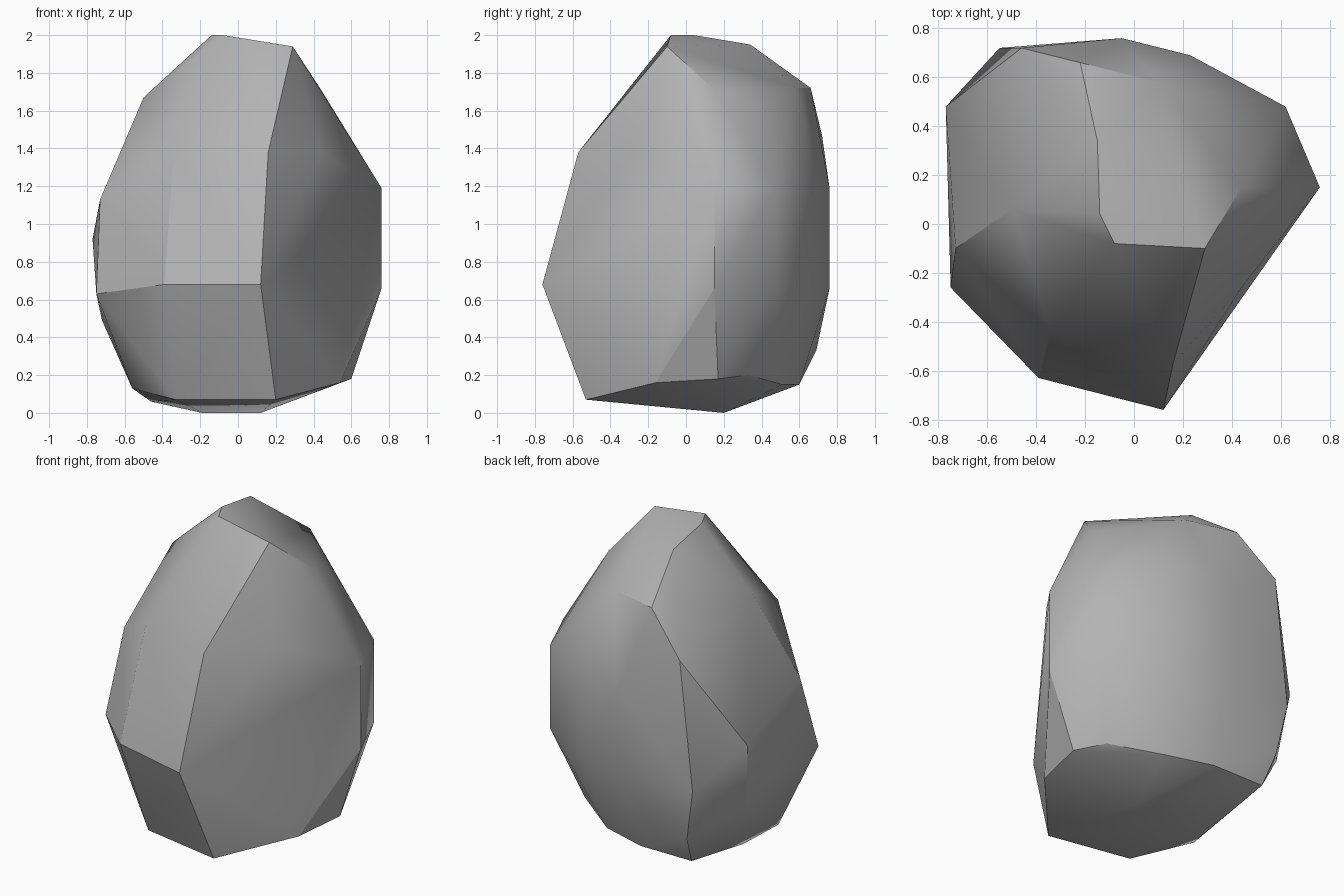
import bpy
import bmesh
import math
from mathutils import Vector

# Remove the default cube only
default_cube = bpy.data.objects.get("Cube")
if default_cube is not None:
    bpy.data.objects.remove(default_cube, do_unlink=True)


def make_material(name, grey):
    """Create one flat grey stone colour."""
    material = bpy.data.materials.new(name)
    material.use_nodes = True
    colour = (grey, grey, grey, 1)
    material.diffuse_color = colour
    shader = material.node_tree.nodes["Principled BSDF"]
    shader.inputs["Base Color"].default_value = colour
    shader.inputs["Roughness"].default_value = 0.9
    return material


def build_hull(name, corners, material):
    """Wrap a convex chiselled skin around the corners."""
    mesh = bpy.data.meshes.new(name)
    bm = bmesh.new()
    for corner in corners:
        bm.verts.new(corner)
    hull = bmesh.ops.convex_hull(bm, input=bm.verts)
    leftovers = set(hull["geom_interior"]) | set(hull["geom_unused"])
    loose = [item for item in leftovers if isinstance(item, bmesh.types.BMVert)]
    bmesh.ops.delete(bm, geom=loose, context="VERTS")
    # Merge the nearly level triangles into broad facets
    bmesh.ops.dissolve_limit(bm, angle_limit=math.radians(3),
                             verts=bm.verts, edges=bm.edges)
    bmesh.ops.recalc_face_normals(bm, faces=bm.faces)
    bm.to_mesh(mesh)
    bm.free()
    mesh.materials.append(material)
    rock = bpy.data.objects.new(name, mesh)
    bpy.context.collection.objects.link(rock)
    return rock


def shade_facets(rock, degrees):
    """Soften shallow edges while the chiselled creases stay sharp."""
    bpy.ops.object.select_all(action="DESELECT")
    rock.select_set(True)
    bpy.context.view_layer.objects.active = rock
    bpy.ops.object.shade_smooth_by_angle(angle=math.radians(degrees))


# Corners are in hundredths of a unit
crown = [(-14, 4, 200), (-8, -8, 200), (29, -10, 194), (44, 15, 171),
         (36, 37, 163), (10, 58, 172), (-22, 66, 172), (-15, 34, 195)]
left_shoulder = [(-50, 6, 167), (-48, 38, 149), (-46, 72, 147),
                 (-73, -10, 113), (-77, 48, 92)]
front = [(16, -57, 138), (44, -26, 138), (-34, -44, 138),
         (12, -76, 68), (40, -37, 66), (-39, -63, 68), (-75, -26, 63)]
lower_back = [(-55, 72, 66), (-49, 69, 33), (-72, 42, 49)]
foot = [(-56, -13, 13), (-33, -43, 7), (20, -53, 7), (54, -16, 16),
        (60, 17, 18), (48, 33, 20), (20, 51, 15), (-10, 60, 15),
        (-46, 60, 15), (-46, 8, 6), (-19, 20, 0), (12, 20, 0)]

# Upright back and side walls share one outline at two heights
wall_outline = [(76, 15), (62, 48), (23, 69), (-5, 76)]
walls = [(x, y, z) for x, y in wall_outline for z in (66, 119)]

# Assemble the boulder
stone = make_material("stone grey", 0.45)
all_corners = crown + left_shoulder + front + lower_back + foot + walls
boulder = build_hull("boulder", [Vector(c) / 100 for c in all_corners], stone)
shade_facets(boulder, 30)
